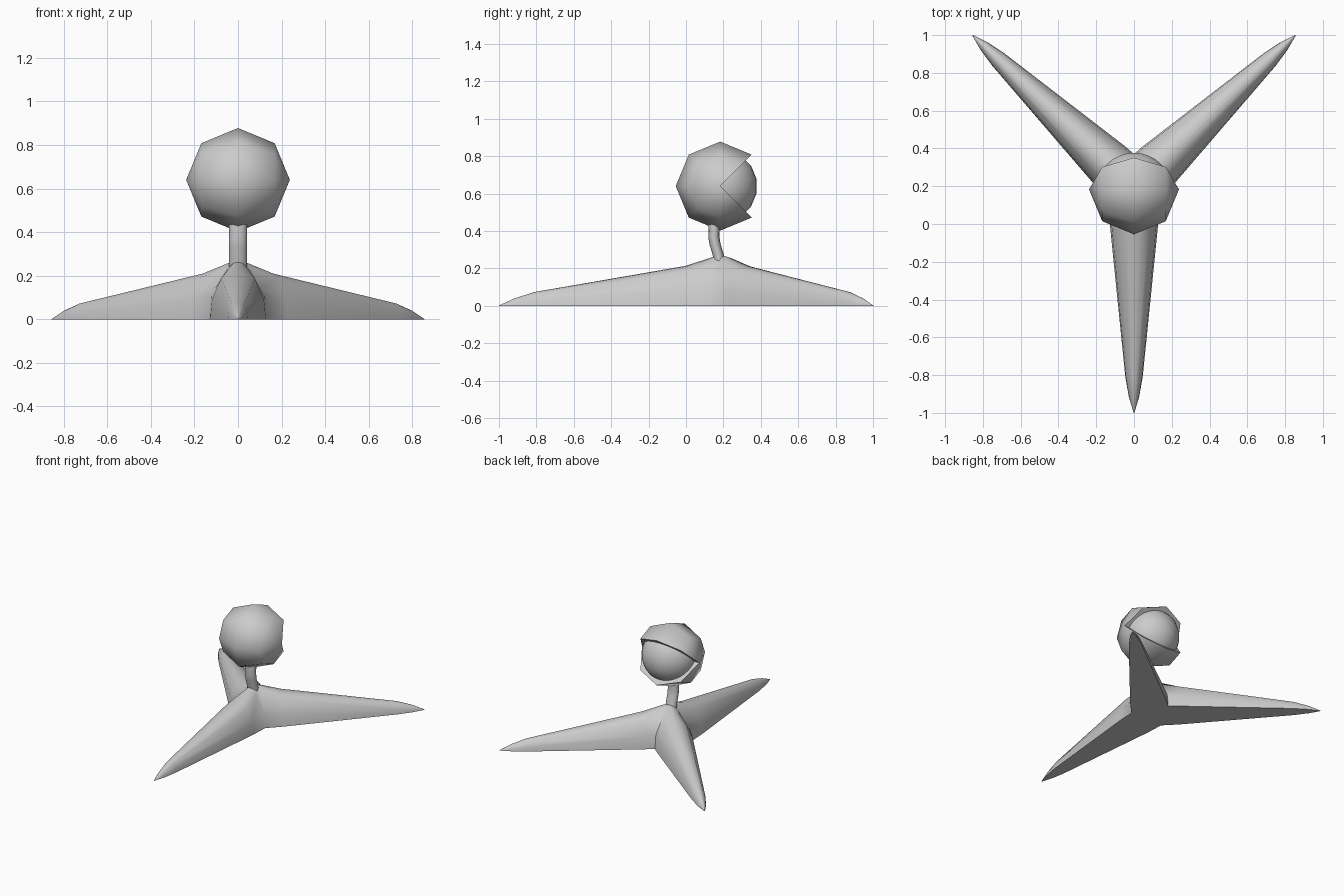
import bpy, bmesh, math
from mathutils import Vector, Matrix

if "Cube" in bpy.data.objects:
    bpy.data.objects.remove(bpy.data.objects["Cube"])

grey = bpy.data.materials.new("light grey")
grey.diffuse_color = (0.6, 0.6, 0.6, 1)
grey.use_nodes = True
grey.node_tree.nodes["Principled BSDF"].inputs["Base Color"].default_value = grey.diffuse_color


def finish(bm, name, angle):
    """Weld, orient, store and shade one part."""
    bmesh.ops.remove_doubles(bm, verts=bm.verts, dist=0.0008)
    bmesh.ops.recalc_face_normals(bm, faces=bm.faces)
    mesh = bpy.data.meshes.new(name)
    bm.to_mesh(mesh)
    bm.free()
    mesh.materials.append(grey)
    obj = bpy.data.objects.new(name, mesh)
    bpy.context.collection.objects.link(obj)
    bpy.ops.object.select_all(action='DESELECT')
    obj.select_set(True)
    bpy.context.view_layer.objects.active = obj
    bpy.ops.object.shade_smooth_by_angle(angle=math.radians(angle))
    return obj


def loft(bm, rings, closed_ends=True):
    """Skin matching closed rings of points."""
    rows = [[bm.verts.new(p) for p in ring] for ring in rings]
    n = len(rows[0])
    for a, b in zip(rows, rows[1:]):
        for i in range(n):
            j = (i + 1) % n
            bm.faces.new((a[i], a[j], b[j], b[i]))
    if closed_ends:
        bm.faces.new(rows[0])
        bm.faces.new(rows[-1][::-1])


# Tripod base: three tapered legs, each trimmed to its own sector and welded
HUB = Vector((0, 0.19, 0))
SIDE = math.atan2(0.81, 0.855)
ANGLES = [SIDE, math.pi - SIDE, math.pi * 1.5]
base = bmesh.new()
for k, ang in enumerate(ANGLES):
    length = 1.19 if k == 2 else 1.178
    # distance from hub, half width at floor, half width at shoulder, crest height
    stations = [(0, 0.137, 0.045, 0.27), (0.045, 0.135, 0.05, 0.262),
                (0.19, 0.128, 0.078, 0.214),
                (length * 0.84, 0.046, 0.026, 0.074),
                (length * 0.93, 0.027, 0.014, 0.040), (length, 0.002, 0.001, 0.002)]
    rings = []
    for s, w, sh, h in stations:
        half = [(w, 0), (w * 0.93, h * 0.42), (sh, h * 0.87), (sh * 0.45, h * 0.98)]
        prof = half + [(0, h)] + [(-x, z) for x, z in reversed(half)]
        rings.append([(s, x, z) for x, z in prof])
    leg = bmesh.new()
    loft(leg, rings, False)
    leg.transform(Matrix.Translation(HUB) @ Matrix.Rotation(ang, 4, 'Z'))
    axis = Vector((math.cos(ang), math.sin(ang), 0))
    for m, other in enumerate(ANGLES):
        if m != k:
            away = (Vector((math.cos(other), math.sin(other), 0)) - axis).normalized()
            bmesh.ops.bisect_plane(leg, geom=leg.verts[:] + leg.edges[:] + leg.faces[:],
                                   plane_co=HUB, plane_no=away, clear_outer=True, dist=1e-5)
    part = bpy.data.meshes.new("leg_part")
    leg.to_mesh(part)
    leg.free()
    base.from_mesh(part)
    bpy.data.meshes.remove(part)
finish(base, "tripod_base", 52)

# Bent neck
neck = bmesh.new()
path = [(0.178, 0.24), (0.172, 0.275), (0.155, 0.33), (0.149, 0.37), (0.152, 0.46)]
loft(neck, [[(0.042 * math.cos(i * math.pi / 6), y + 0.03 * math.sin(i * math.pi / 6), z)
             for i in range(12)] for y, z in path])
finish(neck, "neck", 50)

# Head shell: faceted ball around the x axis with a quarter wedge open at the back
CENTRE = Vector((0, 0.183, 0.64))
R = 0.238
shell = bmesh.new()
rows = []
for i in range(7):
    a = math.radians(45 + 45 * i)
    rows.append([shell.verts.new(CENTRE + R * Vector((
        math.cos(t), math.sin(t) * math.cos(a), math.sin(t) * math.sin(a))))
        for t in (j * math.pi / 4 for j in range(5))])
for a, b in zip(rows, rows[1:]):
    for j in range(4):
        shell.faces.new((a[j], a[j + 1], b[j + 1], b[j]))
shell.faces.new(rows[0])
shell.faces.new(rows[-1][::-1])
finish(shell, "head_shell", 60)

# Inner ball seen through the opening
ball = bmesh.new()
bmesh.ops.create_uvsphere(ball, u_segments=16, v_segments=16, radius=0.198)
ball.transform(Matrix.Translation(CENTRE) @ Matrix.Rotation(math.pi / 2, 4, 'Y')
               @ Matrix.Rotation(math.pi / 16, 4, 'Z'))
finish(ball, "inner_ball", 60)

# Flat underside of the base
foot = bmesh.new()
for ang, length in zip(ANGLES, (1.178, 1.178, 1.19)):
    outline = [(0, -0.137), (0.19, -0.128), (length * 0.84, -0.046), (length * 0.93, -0.027),
               (length, 0), (length * 0.93, 0.027), (length * 0.84, 0.046),
               (0.19, 0.128), (0, 0.137)]
    place = Matrix.Translation(HUB) @ Matrix.Rotation(ang, 4, 'Z')
    face = foot.faces.new([foot.verts.new(place @ Vector((x, y, 0))) for x, y in outline])
for f in foot.faces:
    if f.normal.z > 0:
        f.normal_flip()
mesh = bpy.data.meshes.new("underside")
foot.normal_update()
for f in foot.faces:
    if f.normal.z > 0:
        f.normal_flip()
foot.to_mesh(mesh)
foot.free()
mesh.materials.append(grey)
bpy.context.collection.objects.link(bpy.data.objects.new("underside", mesh))
